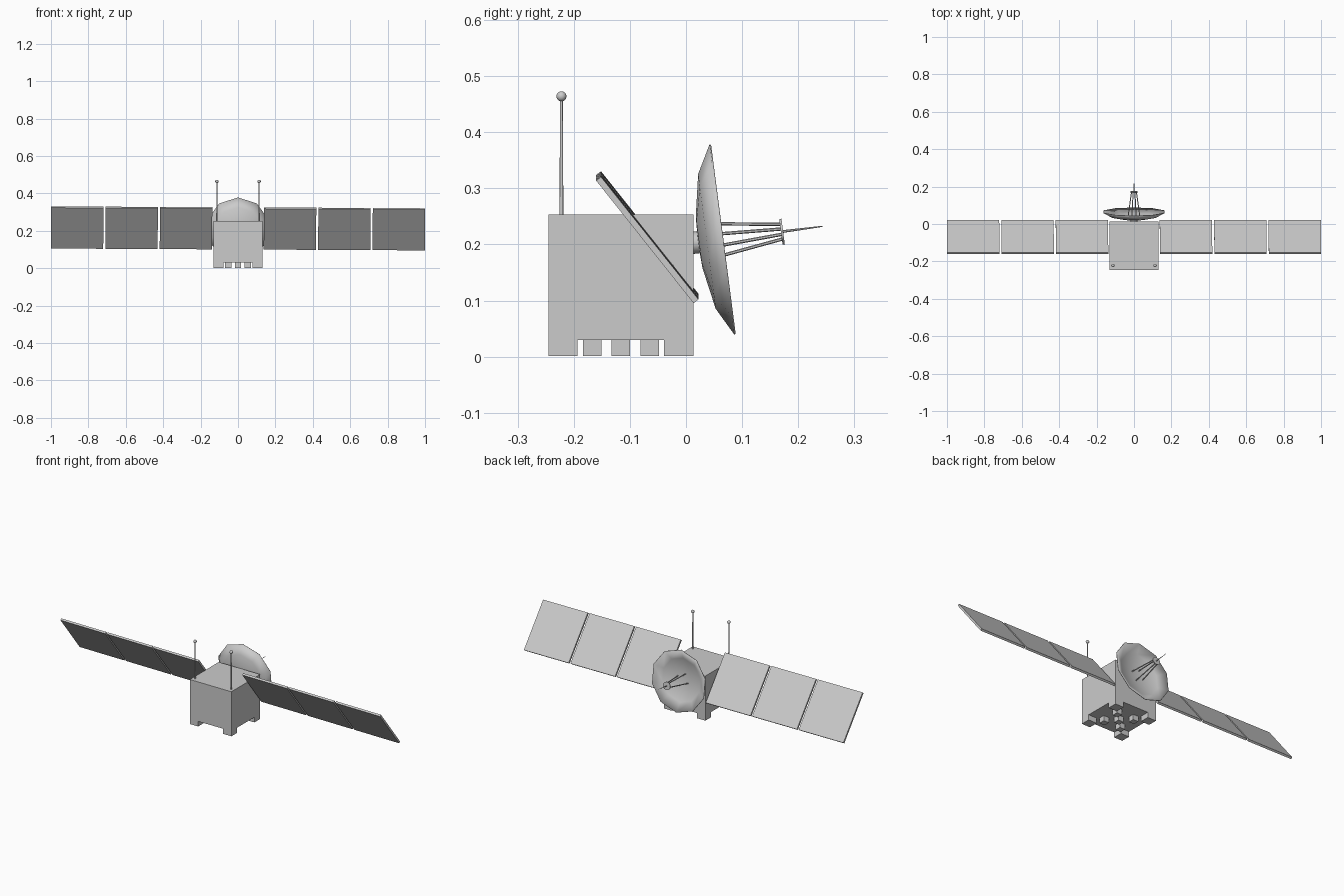
import bpy, bmesh, math
from mathutils import Vector, Matrix

if "Cube" in bpy.data.objects:
    bpy.data.objects.remove(bpy.data.objects["Cube"])


def finish(name, bm, smooth=None):
    bmesh.ops.recalc_face_normals(bm, faces=bm.faces)
    me = bpy.data.meshes.new(name)
    bm.to_mesh(me)
    bm.free()
    ob = bpy.data.objects.new(name, me)
    bpy.context.collection.objects.link(ob)
    if smooth:
        bpy.context.view_layer.objects.active = ob
        bpy.ops.object.select_all(action='DESELECT')
        ob.select_set(True)
        bpy.ops.object.shade_smooth_by_angle(angle=math.radians(smooth))
    return ob


def box(name, center, size, rot=Matrix()):
    bm = bmesh.new()
    m = Matrix.Translation(center) @ rot @ Matrix.Diagonal((*size, 1))
    bmesh.ops.create_cube(bm, size=1, matrix=m)
    return finish(name, bm)


def rod(name, a, b, r1, r2, sides=8):
    a, b = Vector(a), Vector(b)
    d = b - a
    m = Matrix.Translation((a + b) / 2) @ d.to_track_quat('Z', 'Y').to_matrix().to_4x4()
    bm = bmesh.new()
    bmesh.ops.create_cone(bm, cap_ends=True, segments=sides, radius1=r1,
                          radius2=r2, depth=d.length, matrix=m)
    return finish(name, bm, 50)


# Body with corner feet and five blocks underneath
CY = -0.116
box("body", (0, CY, 0.1415), (0.26, 0.258, 0.223))
for sx in (-1, 1):
    for sy in (-1, 1):
        box("corner_foot", (sx * 0.104, CY + sy * 0.103, 0.016), (0.052, 0.052, 0.03))
        box("thruster_block", (sx * 0.052, CY + sy * 0.051, 0.016), (0.033, 0.033, 0.03))
box("thruster_block", (0, CY, 0.016), (0.033, 0.033, 0.03))

# Solar wings: three square panels per side, with a slight roll
tilt = Matrix.Rotation(math.radians(-51.5), 4, 'X')
roll = Matrix.Rotation(math.radians(0.3), 4, 'Y')
for s in (-1, 1):
    for i in range(3):
        x = s * (0.278 + i * 0.291)
        box("solar_panel", (x, -0.069, 0.213 - 0.005 * x), (0.28, 0.279, 0.011), roll @ tilt)

# Whip antennas with ball tips
for s in (-1, 1):
    rod("antenna", (s * 0.113, -0.222, 0.25), (s * 0.113, -0.222, 0.46), 0.0035, 0.0025)
    bm = bmesh.new()
    bmesh.ops.create_uvsphere(bm, u_segments=12, v_segments=8, radius=0.009,
                              matrix=Matrix.Translation((s * 0.113, -0.222, 0.464)))
    finish("antenna_ball", bm, 60)

# Dish frame: local z runs along the dish axis, local y points up
axis = Vector((0, 0.991, 0.129)).normalized()
up = Vector((0, -axis.z, axis.y))
side = up.cross(axis)
frame = Matrix.Translation((0, 0.064, 0.209)) @ Matrix((side, up, axis)).transposed().to_4x4()


def on_dish(radius, angle, depth):
    return frame @ Vector((radius * math.sin(angle), radius * math.cos(angle), depth))


# Ten-sided dish as a thin shell
N = 10
profile = [(0.046, -0.041), (0.121, -0.027), (0.171, 0.0)]
bm = bmesh.new()
hub = bm.verts.new(on_dish(0, 0, -0.043))
rings = [[bm.verts.new(on_dish(r, 2 * math.pi * k / N, z)) for k in range(N)]
         for r, z in profile]
for k in range(N):
    j = (k + 1) % N
    bm.faces.new((hub, rings[0][j], rings[0][k]))
    for a, b in zip(rings, rings[1:]):
        bm.faces.new((a[k], a[j], b[j], b[k]))
dish = finish("dish", bm, 40)
shell = dish.modifiers.new("thickness", 'SOLIDIFY')
shell.thickness = 0.003
shell.offset = 1 if dish.data.polygons[0].normal.y > 0 else -1

# Dish mount, feed struts, feed plate and pointed probe
rod("dish_mount", (0, 0.0, 0.203), on_dish(0, 0, -0.041), 0.02, 0.02, 10)
for k in range(4):
    a = math.radians(20 + 90 * k)
    rod("feed_strut", on_dish(0.036, a, -0.041), on_dish(0.014, a, 0.107), 0.003, 0.003, 6)
rod("feed_plate", on_dish(0, 0, 0.106), on_dish(0, 0, 0.110), 0.023, 0.023, 10)
rod("feed_probe", on_dish(0, 0, 0.108), on_dish(0, 0, 0.181), 0.0025, 0.001, 6)
